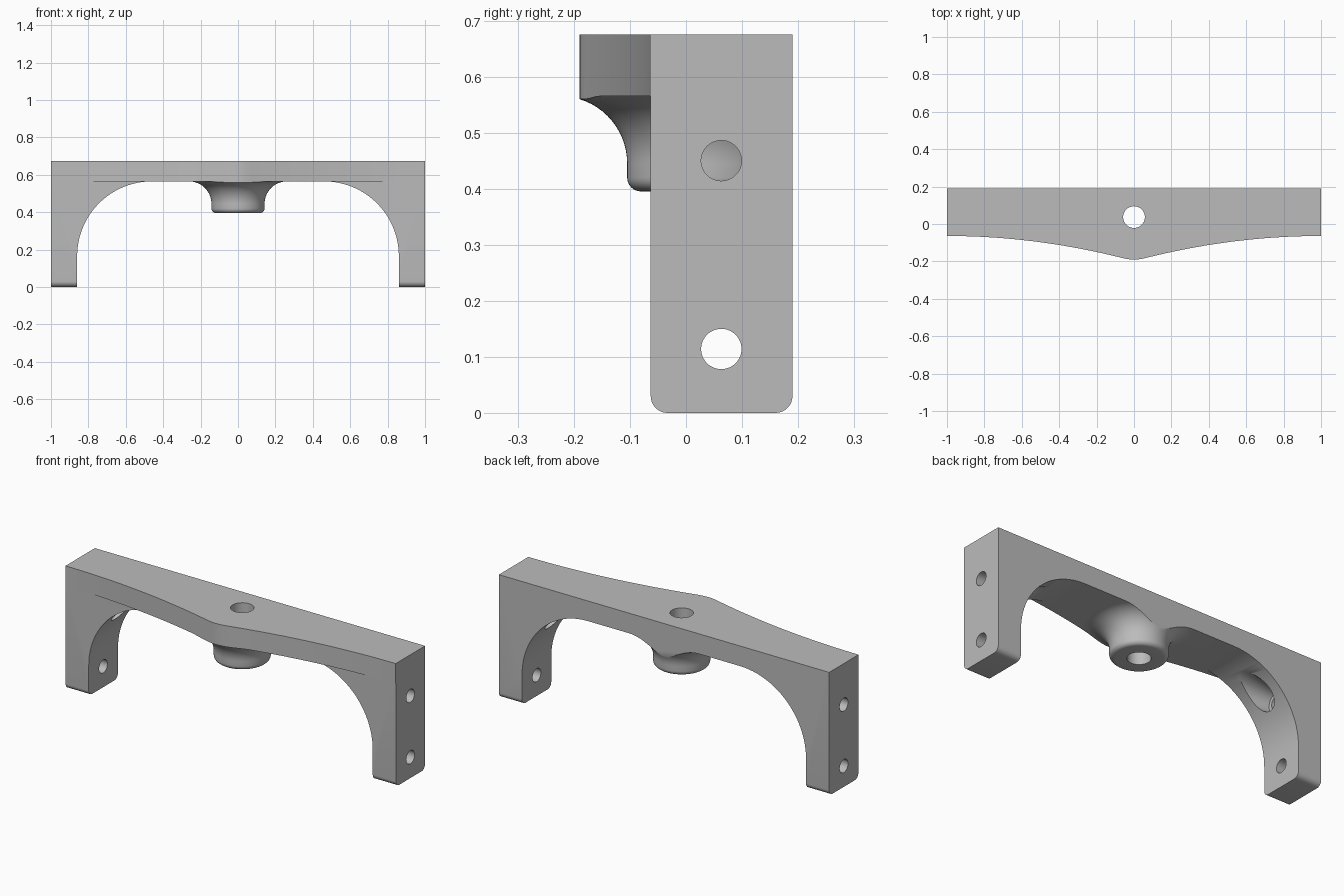
import bpy, bmesh, math
from mathutils import Matrix, Vector

if "Cube" in bpy.data.objects:
    bpy.data.objects.remove(bpy.data.objects["Cube"], do_unlink=True)

TOP, UNDER = 0.675, 0.565       # crossbar top and underside
FRONT, BACK = -0.063, 0.19      # leg faces
BOSS_Y = 0.037


def finish(name, bm):
    bmesh.ops.recalc_face_normals(bm, faces=bm.faces)
    mesh = bpy.data.meshes.new(name)
    bm.to_mesh(mesh)
    bm.free()
    obj = bpy.data.objects.new(name, mesh)
    bpy.context.collection.objects.link(obj)
    return obj


def prism(name, points, lo, hi, place):
    """Extrude a flat outline; place maps (u, v, depth) to a position."""
    bm = bmesh.new()
    face = bm.faces.new([bm.verts.new(place(u, v, lo)) for u, v in points])
    grown = bmesh.ops.extrude_face_region(bm, geom=[face])["geom"]
    step = Vector(place(0, 0, hi)) - Vector(place(0, 0, lo))
    bmesh.ops.translate(bm, vec=step, verts=[g for g in grown if isinstance(g, bmesh.types.BMVert)])
    return finish(name, bm)


def tapered(name, r1, r2, start, end, sides=48):
    """Cylinder or cone running between two points."""
    a, b = Vector(start), Vector(end)
    turn = (b - a).to_track_quat('Z', 'Y').to_matrix().to_4x4()
    bm = bmesh.new()
    bmesh.ops.create_cone(bm, cap_ends=True, segments=sides, radius1=r1, radius2=r2,
                          depth=(b - a).length,
                          matrix=Matrix.Translation((a + b) / 2) @ turn)
    return finish(name, bm)


def arc(cx, cy, r, a0, a1, n):
    angles = [math.radians(a0 + (a1 - a0) * i / n) for i in range(n + 1)]
    return [(cx + r * math.cos(a), cy + r * math.sin(a)) for a in angles]


def combine(target, tool, mode='DIFFERENCE'):
    mod = target.modifiers.new("cut", 'BOOLEAN')
    mod.operation, mod.solver, mod.object = mode, 'EXACT', tool
    bpy.context.view_layer.objects.active = target
    bpy.ops.object.modifier_apply(modifier=mod.name)
    bpy.data.objects.remove(tool, do_unlink=True)


# Solid block with the bowed, softly pointed front
def bow(x):
    ax = abs(x)
    if ax < 0.06:               # rounded tip, tangent to the sides
        ax = 0.03 + ax * ax / 0.12
    return FRONT - 0.001 - 0.134 * (1 - ax) ** 2


xs = [-1 + i / 40 for i in range(81)]
outline = [(x, bow(x)) for x in xs] + [(1, BACK), (-1, BACK)]
bracket = prism("bracket", outline, 0, TOP, lambda u, v, d: (u, v, d))

# Arch opening between the legs
arch = ([(0.86, -0.1)] + arc(0.46, 0.165, 0.4, 0, 90, 24)
        + arc(-0.46, 0.165, 0.4, 90, 180, 24) + [(-0.86, -0.1)])
space = prism("arch_space", arch, -0.4, 0.4, lambda u, v, d: (u, d, v))

# Space in front of the legs, with the rounded foot edge
fillet = 0.03
front = ([(-0.4, -0.1), (FRONT + fillet, -0.1)]
         + arc(FRONT + fillet, fillet, fillet, 270, 180, 8)
         + [(FRONT, UNDER), (-0.4, UNDER)])
side = lambda u, v, d: (d, u, v)
combine(space, prism("front_space", front, -1.1, 1.1, side), 'UNION')

# Flared hanging boss, kept out of the removed space
flare, rim = 0.12, 0.025
profile = ([(0, 0.395)] + arc(0.142 - rim, 0.395 + rim, rim, 270, 360, 6)
           + arc(0.142 + flare, UNDER - flare, flare, 180, 90, 16)
           + [(0.142 + flare, 0.62), (0, 0.62)])
bm = bmesh.new()
ring = [bm.verts.new((r, BOSS_Y, z)) for r, z in profile]
edges = [bm.edges.new(pair) for pair in zip(ring, ring[1:])]
bmesh.ops.spin(bm, geom=ring + edges, cent=(0, BOSS_Y, 0), axis=(0, 0, 1),
               angle=math.tau, steps=72)
bmesh.ops.remove_doubles(bm, verts=bm.verts, dist=0.0001)
combine(space, finish("boss", bm))
combine(bracket, space)

# Rounded foot edge at the back
back = ([(0.4, -0.1), (BACK - fillet, -0.1)]
        + arc(BACK - fillet, fillet, fillet, 270, 360, 8) + [(0.4, fillet)])
combine(bracket, prism("back_space", back, -1.1, 1.1, side))

# Vertical hole through the boss
combine(bracket, tapered("boss_hole", 0.058, 0.058, (0, BOSS_Y, 0.2), (0, BOSS_Y, 0.9)))

# Two screw holes per leg, the upper ones with a tapered recess in the arch
for s in (-1, 1):
    for z in (0.114, 0.45):
        combine(bracket, tapered("screw_hole", 0.036, 0.036,
                                 (s * 0.7, 0.063, z), (s * 1.1, 0.063, z)))
    combine(bracket, tapered("recess", 0.055, 0.095,
                             (s * 0.83, 0.063, 0.45), (s * 0.55, 0.063, 0.45)))

# Colour and shading
grey = bpy.data.materials.new("plain grey")
grey.use_nodes = True
grey.diffuse_color = (0.5, 0.5, 0.5, 1)
grey.node_tree.nodes["Principled BSDF"].inputs["Base Color"].default_value = (0.5, 0.5, 0.5, 1)
bracket.data.materials.clear()
bracket.data.materials.append(grey)
for face in bracket.data.polygons:
    face.material_index = 0
bpy.ops.object.select_all(action='DESELECT')
bracket.select_set(True)
bpy.context.view_layer.objects.active = bracket
bpy.ops.object.shade_smooth_by_angle(angle=math.radians(30))
